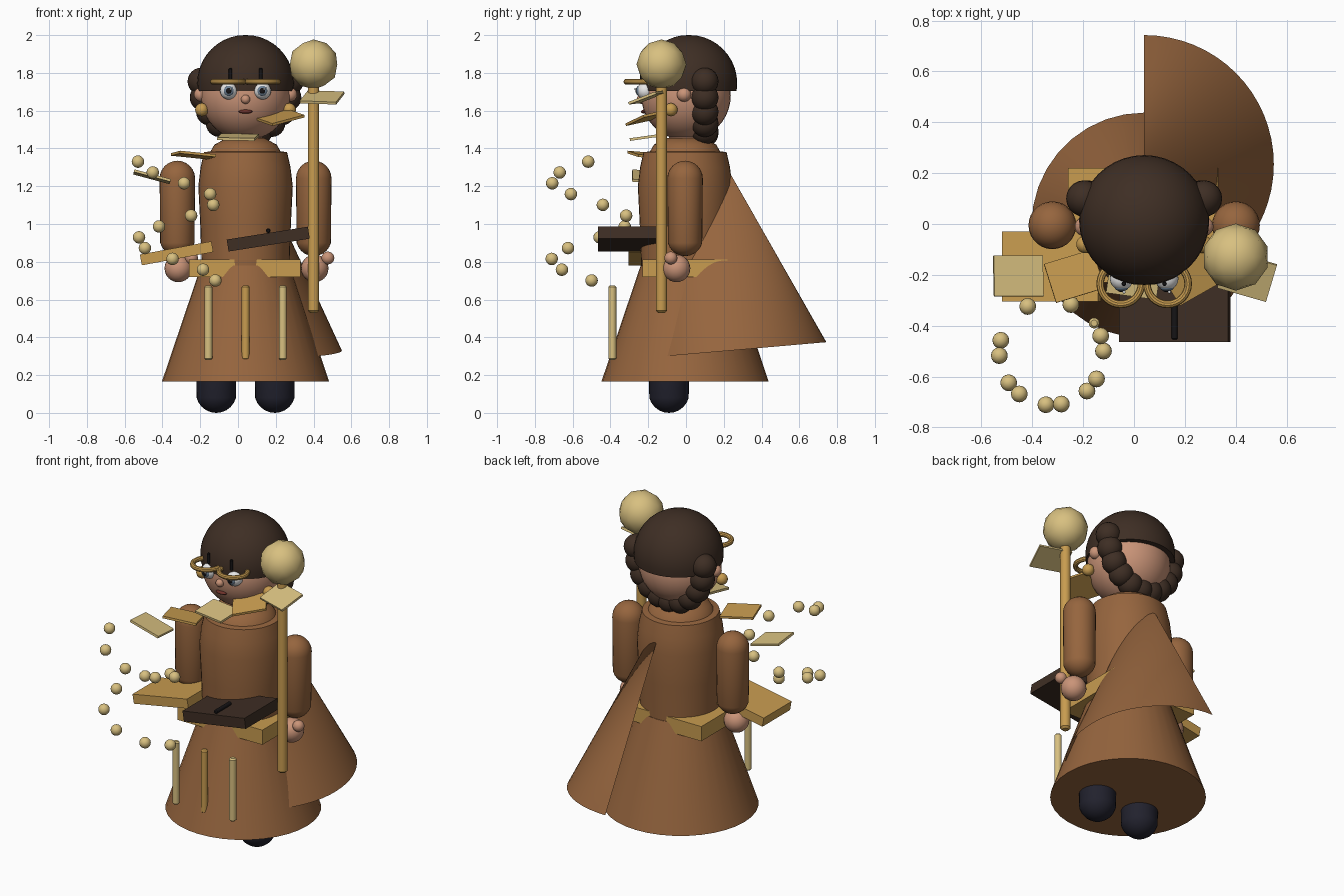
import bpy, bmesh, math
from math import radians, sin, cos, pi
from mathutils import Vector, Matrix

if "Cube" in bpy.data.objects:
    bpy.data.objects.remove(bpy.data.objects["Cube"])

CX = 0.04  # centre line of the figure


def mat(name, rgb):
    m = bpy.data.materials.new(name)
    lin = [((c / 255 + 0.055) / 1.055) ** 2.4 if c > 10 else c / 3295 for c in rgb]
    m.diffuse_color = (*lin, 1)
    m.use_nodes = True
    m.node_tree.nodes["Principled BSDF"].inputs["Base Color"].default_value = m.diffuse_color
    return m


ROBE = mat("robe_brown", (150, 101, 62))
HAIR = mat("dark_brown", (62, 46, 36))
SKIN = mat("skin", (202, 148, 120))
PALE = mat("pale_gold", (216, 192, 128))
GOLD = mat("gold", (200, 156, 80))
NAVY = mat("boot_navy", (34, 34, 46))
WHITE = mat("eye_white", (235, 235, 235))
BLACK = mat("black", (22, 20, 22))
IRIS = mat("iris_grey", (110, 130, 150))
LIP = mat("lip_red", (110, 50, 42))


def finish(name, bm, material, smooth=True):
    bmesh.ops.recalc_face_normals(bm, faces=bm.faces)
    me = bpy.data.meshes.new(name)
    bm.to_mesh(me)
    bm.free()
    ob = bpy.data.objects.new(name, me)
    bpy.context.collection.objects.link(ob)
    me.materials.append(material)
    if smooth:
        bpy.ops.object.select_all(action='DESELECT')
        ob.select_set(True)
        bpy.context.view_layer.objects.active = ob
        bpy.ops.object.shade_smooth_by_angle(angle=radians(35))
    return ob


def lathe(name, profile, loc, material, steps=40):
    """Spin (radius, z) points about a vertical axis."""
    bm = bmesh.new()
    vs = [bm.verts.new((r, 0, z)) for r, z in profile]
    es = [bm.edges.new(p) for p in zip(vs, vs[1:])]
    bmesh.ops.spin(bm, geom=vs + es, cent=(0, 0, 0), axis=(0, 0, 1),
                   angle=2 * pi, steps=steps)
    bmesh.ops.remove_doubles(bm, verts=bm.verts, dist=1e-4)
    bmesh.ops.translate(bm, verts=bm.verts, vec=loc)
    return finish(name, bm, material)


def ball(name, loc, r, material, scale=(1, 1, 1), seg=20):
    bm = bmesh.new()
    bmesh.ops.create_uvsphere(bm, u_segments=seg, v_segments=seg // 2 + 2, radius=r)
    bmesh.ops.scale(bm, verts=bm.verts, vec=scale)
    bmesh.ops.translate(bm, verts=bm.verts, vec=loc)
    return finish(name, bm, material)


def capsule(name, x, y, z0, z1, r, material):
    arc = [radians(a) for a in range(-90, 91, 15)]
    prof = [(max(0, r * cos(a)), (z0 + r if a < 0 else z1 - r) + r * sin(a)) for a in arc]
    return lathe(name, prof, (x, y, 0), material, 28)


def rod(name, x, y, z0, z1, r, material):
    b = r * 0.4
    prof = [(0, z0), (r - b, z0), (r, z0 + b), (r, z1 - b), (r - b, z1), (0, z1)]
    return lathe(name, prof, (x, y, 0), material, 16)


def slab(name, loc, size, material, pitch=0, roll=0, yaw=0):
    """Box; pitch lifts the back, roll lifts the right side."""
    bm = bmesh.new()
    bmesh.ops.create_cube(bm, size=1)
    bmesh.ops.scale(bm, verts=bm.verts, vec=size)
    rot = (Matrix.Rotation(radians(-roll), 4, 'Y') @ Matrix.Rotation(radians(pitch), 4, 'X')
           @ Matrix.Rotation(radians(yaw), 4, 'Z'))
    bmesh.ops.transform(bm, matrix=Matrix.Translation(loc) @ rot, verts=bm.verts)
    return finish(name, bm, material, False)


def ring(name, loc, major, minor, material):
    prof = [(major + minor * cos(i * pi / 5), minor * sin(i * pi / 5)) for i in range(11)]
    return lathe(name, prof, loc, material, 32)


# Robe: flared skirt and torso with a collar lip
lathe("skirt", [(0, .165), (.443, .165), (.235, .78), (0, .78)], (CX, -.005, 0), ROBE, 36)
lathe("torso", [(0, .77), (.232, .77), (.24, 1.0), (.25, 1.2), (.238, 1.3), (.22, 1.38),
                (.185, 1.385), (.165, 1.42), (.1, 1.455), (0, 1.455)], (CX, -.005, 0), ROBE)

# Half cape: open half cone on the right side, leaning forward
bm = bmesh.new()
tilt = Matrix.Translation((CX, .235, .33)) @ Matrix.Rotation(radians(5), 4, 'X')
apex = bm.verts.new(tilt @ Vector((0, 0, 1.11)))
rim = [bm.verts.new(tilt @ Vector((.51 * cos(a), .51 * sin(a), 0)))
       for a in (-pi / 2 + pi * i / 32 for i in range(33))]
for a, b in zip(rim, rim[1:]):
    bm.faces.new((apex, a, b))
finish("cape", bm, ROBE)

# Head, neck and bowl of hair
lathe("neck", [(0, 1.4), (.09, 1.4), (.09, 1.52), (0, 1.52)], (CX, 0, 0), SKIN)
ball("head", (CX, 0, 1.68), .237, SKIN, seg=36)
dome = [(0, 1.705)] + [(.256 * cos(radians(a)), 1.745 + .256 * sin(radians(a)))
                       for a in range(-9, 90, 9)] + [(0, 2.0)]
lathe("hair", dome, (CX, .015, 0), HAIR)

# Braid loop hanging behind the head
for i in range(11):
    a = pi * i / 10
    ball("braid_bead", (CX + .235 * cos(a), .1, 1.755 - .275 * sin(a)), .072, HAIR)

# Face
for s in (-1, 1):
    x = CX + s * .089
    ball("eye", (x, -.215, 1.705), .046, WHITE)
    ball("iris", (x, -.25, 1.705), .027, IRIS, (1, .55, 1))
    ball("pupil", (x, -.258, 1.705), .017, BLACK, (1, .6, 1), 14)
    ball("eye_glint", (x + .01, -.268, 1.715), .006, WHITE, seg=10)
    rod("brow", CX + s * .08, -.235, 1.76, 1.825, .009, BLACK)
    ring("spectacle_ring", (CX + s * .092, -.235, 1.753), .081, .015, GOLD)
    ball("ear", (CX + s * .235, -.01, 1.685), .038, SKIN)
    ball("earring", (CX + s * .232, -.08, 1.605), .035, GOLD)
ball("nose", (CX, -.237, 1.66), .024, SKIN)
ball("mouth", (CX, -.222, 1.595), .037, LIP, (1, .45, .28))

# Arms, hands and boots
for s in (-1, 1):
    x = CX + s * .361
    capsule("sleeve", x, -.005, .83, 1.335, .094, ROBE)
    ball("hand", (x + .005, -.05, .765), .073, SKIN)
    ball("thumb", (x + .075, -.08, .82), .034, SKIN)
    capsule("boot", CX + s * .155, -.09, 0, .5, .108, NAVY)

# Staff with faceted globe
rod("staff", .40, -.13, .53, 1.74, .03, GOLD)
bm = bmesh.new()
bmesh.ops.create_icosphere(bm, subdivisions=2, radius=.132)
bmesh.ops.translate(bm, verts=bm.verts, vec=(.40, -.13, 1.845))
finish("staff_globe", bm, PALE)

# Belt block, scroll tray, book and pen
slab("belt_block", (.035, -.005, .765), (.59, .45, .092), GOLD)
slab("tray", (-.325, -.167, .845), (.385, .275, .058), GOLD, roll=10.5)
slab("book", (.16, -.30, .92), (.435, .33, .064), HAIR, roll=9)
pen = rod("pen", 0, 0, -.075, .075, .012, BLACK)
pen.rotation_euler = (pi / 2, 0, 0)
pen.location = (.16, -.38, .965)

# Hanging rods on the skirt front
for dx, m in ((-.197, PALE), (0, GOLD), (.197, PALE)):
    rod("skirt_rod", CX + dx, -.39, .28, .675, .021, m)

# Rising fan of floating slips: x, z, pitch, roll, yaw
slips = [(.445, 1.67, 20, 4, -17), (.225, 1.563, 16, 6, 30), (0, 1.46, 8, 0, -8),
         (-.235, 1.365, -6, -4, 17), (-.455, 1.25, -5, -15, 0)]
for i, (x, z, p, r, w) in enumerate(slips):
    slab("floating_slip", (x, -.205, z), (.2, .16, .014), GOLD if i % 2 else PALE, p, r, w)

# Spiral of floating beads
for i in range(12):
    a = radians(183 + 49 * i)
    ball("floating_bead", (-.325 + .205 * cos(a), -.507 + .205 * sin(a), 1.33 - .0572 * i),
         .033, PALE, seg=16)
